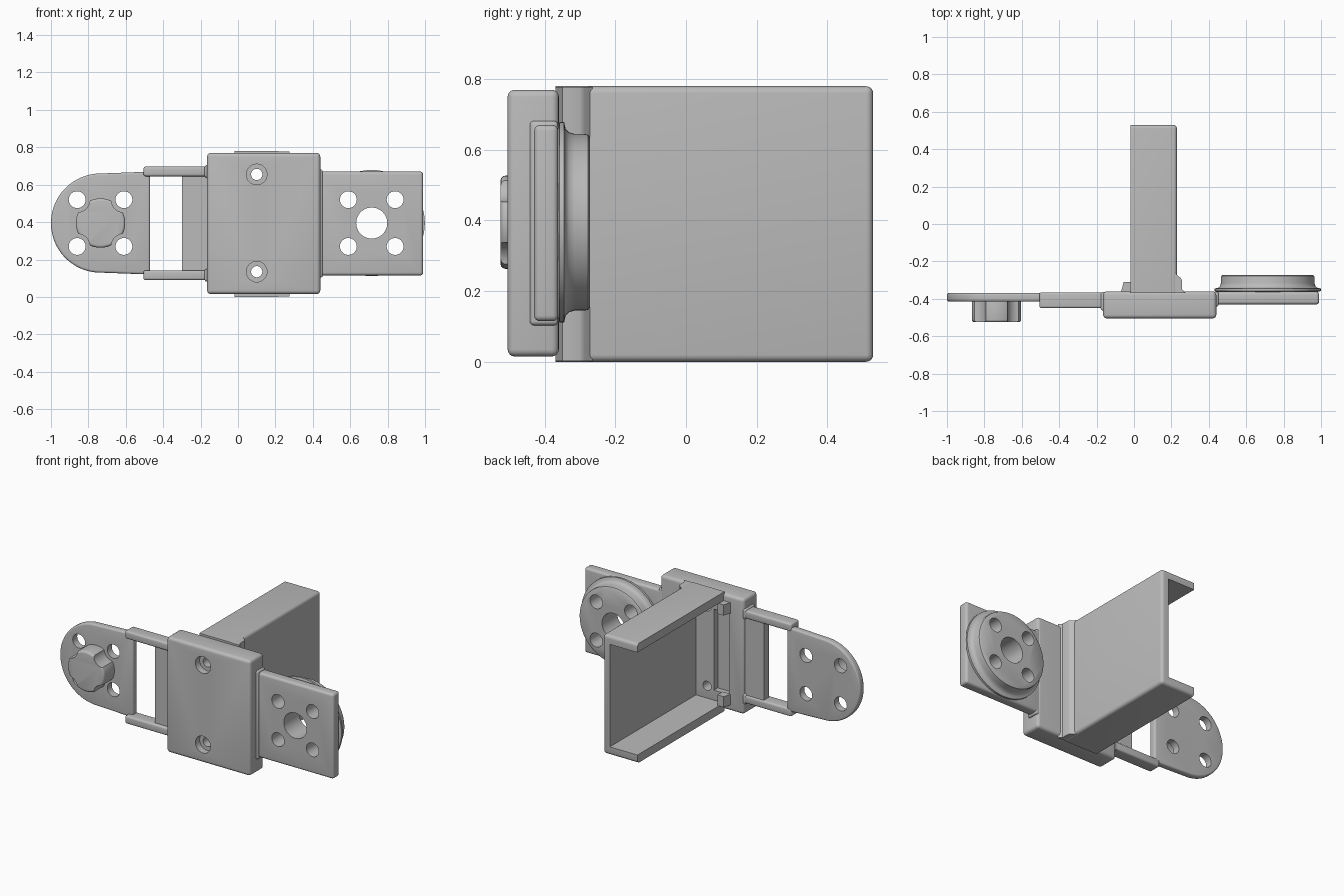
import bpy, bmesh, math
from mathutils import Vector

old = bpy.data.objects.get("Cube")
if old:
    bpy.data.objects.remove(old, do_unlink=True)

grey = bpy.data.materials.new("plain grey")
grey.diffuse_color = (0.5, 0.5, 0.5, 1)
grey.use_nodes = True
grey.node_tree.nodes["Principled BSDF"].inputs["Base Color"].default_value = (0.5, 0.5, 0.5, 1)


def prism(name, points, axis, lo, hi):
    """Extrude an outline along y (points are x, z) or z (points are x, y)."""
    place = (lambda a, b, d: (a, d, b)) if axis == "y" else (lambda a, b, d: (a, b, d))
    bm = bmesh.new()
    face = bm.faces.new([bm.verts.new(place(a, b, lo)) for a, b in points])
    grown = bmesh.ops.extrude_face_region(bm, geom=[face])["geom"]
    moved = [v for v in grown if isinstance(v, bmesh.types.BMVert)]
    bmesh.ops.translate(bm, verts=moved, vec=Vector(place(0, 0, hi - lo)))
    bmesh.ops.recalc_face_normals(bm, faces=bm.faces)
    mesh = bpy.data.meshes.new(name)
    bm.to_mesh(mesh)
    bm.free()
    mesh.materials.append(grey)
    ob = bpy.data.objects.new(name, mesh)
    bpy.context.collection.objects.link(ob)
    return ob


def box(name, x0, x1, y0, y1, z0, z1):
    return prism(name, [(x0, z0), (x1, z0), (x1, z1), (x0, z1)], "y", y0, y1)


def arc(cx, cz, r, start=0, end=360, n=48):
    full = end - start == 360
    return [(cx + r * math.cos(math.radians(start + (end - start) * i / (n if full else n - 1))),
             cz + r * math.sin(math.radians(start + (end - start) * i / (n if full else n - 1))))
            for i in range(n)]


def cylinder(name, cx, cz, r, y0, y1):
    return prism(name, arc(cx, cz, r), "y", y0, y1)


def finish(ob, bevel=0, cutters=()):
    """Round the edges, cut the openings and shade smooth with sharp edges."""
    if bevel:
        mod = ob.modifiers.new("rounding", "BEVEL")
        mod.width, mod.segments, mod.limit_method = bevel, 4, "ANGLE"
    for c in cutters:
        mod = ob.modifiers.new("cut", "BOOLEAN")
        mod.operation, mod.object, mod.solver = "DIFFERENCE", c, "EXACT"
    bpy.context.view_layer.update()
    deps = bpy.context.evaluated_depsgraph_get()
    mesh = bpy.data.meshes.new_from_object(ob.evaluated_get(deps))
    ob.modifiers.clear()
    ob.data = mesh
    mesh.shade_smooth()
    mesh.set_sharp_from_angle(angle=math.radians(35))
    for c in cutters:
        c.hide_render = True
    return ob


def drop(cutters):
    for c in cutters:
        bpy.data.objects.remove(c, do_unlink=True)


MID = 0.395
HORN_X, DISC_X, STEP = -0.735, 0.715, 0.125


def four_holes(cx, r):
    return [cylinder("hole_cutter", cx + sx * STEP, MID + sz * STEP, r, -0.7, 0)
            for sx in (-1, 1) for sz in (-1, 1)]


# Central block with counterbored screw holes and a slot in its back
cuts = [box("slot_cutter", -0.06, 0.05, -0.40, -0.3, 0.12, 0.65)]
for z in (0.135, 0.655):
    cuts += [cylinder("screw_cutter", 0.1, z, 0.03, -0.7, 0),
             cylinder("counterbore_cutter", 0.1, z, 0.055, -0.7, -0.46)]
finish(box("central_block", -0.165, 0.44, -0.505, -0.36, 0.015, 0.77), 0.02, cuts)
drop(cuts)

# C-shaped channel, open towards -x
cuts = [box("channel_cutter", -0.3, 0.18, -0.7, 0.8, 0.055, 0.725)]
finish(box("channel", -0.3, 0.23, -0.40, 0.53, 0, 0.78), 0.02,
       cuts + [box("trim_cutter", -0.5, -0.02, -0.7, 0.8, -0.2, 1),
               box("front_trim_cutter", -0.5, 0.5, -0.7, -0.37, -0.2, 1)])
drop([o for o in bpy.data.objects if o.name.endswith("_cutter")])

# Thickened foot along the channel web
foot = [(0.2, -0.37), (0.275, -0.37), (0.258, -0.35), (0.256, -0.30),
        (0.25, -0.288), (0.232, -0.275), (0.225, -0.265), (0.2, -0.265)]
finish(prism("channel_foot", foot, "z", 0.002, 0.778))

# Small locating tabs beside the slot
for name, z in (("lower_tab", 0.055), ("upper_tab", 0.655)):
    tab = [(-0.07, -0.365), (-0.055, -0.31), (-0.01, -0.31), (-0.01, -0.365)]
    finish(prism(name, tab, "z", z, z + 0.07))

# Square plate with flanged disc, drilled together
cuts = four_holes(DISC_X, 0.045) + [cylinder("bore_cutter", DISC_X, MID, 0.083, -0.7, 0)]
finish(box("square_plate", 0.42, 0.99, -0.43, -0.362, 0.115, 0.67), 0.016, cuts)

profile = [(0.24, -0.272), (0.248, -0.277), (0.25, -0.287), (0.25, -0.315),
           (0.255, -0.332), (0.265, -0.341), (0.284, -0.345), (0.284, -0.358), (0.26, -0.365)]
bm = bmesh.new()
rings = [[bm.verts.new((x, y, z)) for x, z in arc(DISC_X, MID, r, n=64)] for r, y in profile]
for a, b in zip(rings, rings[1:]):
    for i in range(64):
        j = (i + 1) % 64
        bm.faces.new((a[i], a[j], b[j], b[i]))
bm.faces.new(rings[0])
bm.faces.new(rings[-1])
bmesh.ops.recalc_face_normals(bm, faces=bm.faces)
mesh = bpy.data.meshes.new("flanged_disc")
bm.to_mesh(mesh)
bm.free()
mesh.materials.append(grey)
disc = bpy.data.objects.new("flanged_disc", mesh)
bpy.context.collection.objects.link(disc)
finish(disc, 0, cuts)
drop(cuts)

# Rounded end plate with four holes
cuts = four_holes(HORN_X, 0.045)
outline = [(-0.47, 0.12), (-0.47, 0.67)] + arc(HORN_X, MID, 0.265, 95, 265)
finish(prism("rounded_plate", outline, "y", -0.415, -0.368), 0.012, cuts)
drop(cuts)

# Scalloped hub in front of the rounded plate
cuts = four_holes(HORN_X, 0.068)
finish(cylinder("scalloped_hub", HORN_X, MID, 0.132, -0.525, -0.40), 0.014, cuts)
drop(cuts)

# Side rails joining the rounded plate to the block
for name, z in (("lower_rail", 0.09), ("upper_rail", 0.645)):
    finish(box(name, -0.505, -0.15, -0.45, -0.365, z, z + 0.052), 0.012)
    finish(box(name + "_collar", -0.178, -0.15, -0.462, -0.364, z - 0.008, z + 0.06), 0.011)

# Web between the rails next to the block
finish(box("rail_web", -0.30, -0.15, -0.43, -0.375, 0.12, 0.67))

# Collar where the square plate meets the block
finish(box("plate_collar", 0.42, 0.453, -0.442, -0.362, 0.103, 0.682), 0.012)
